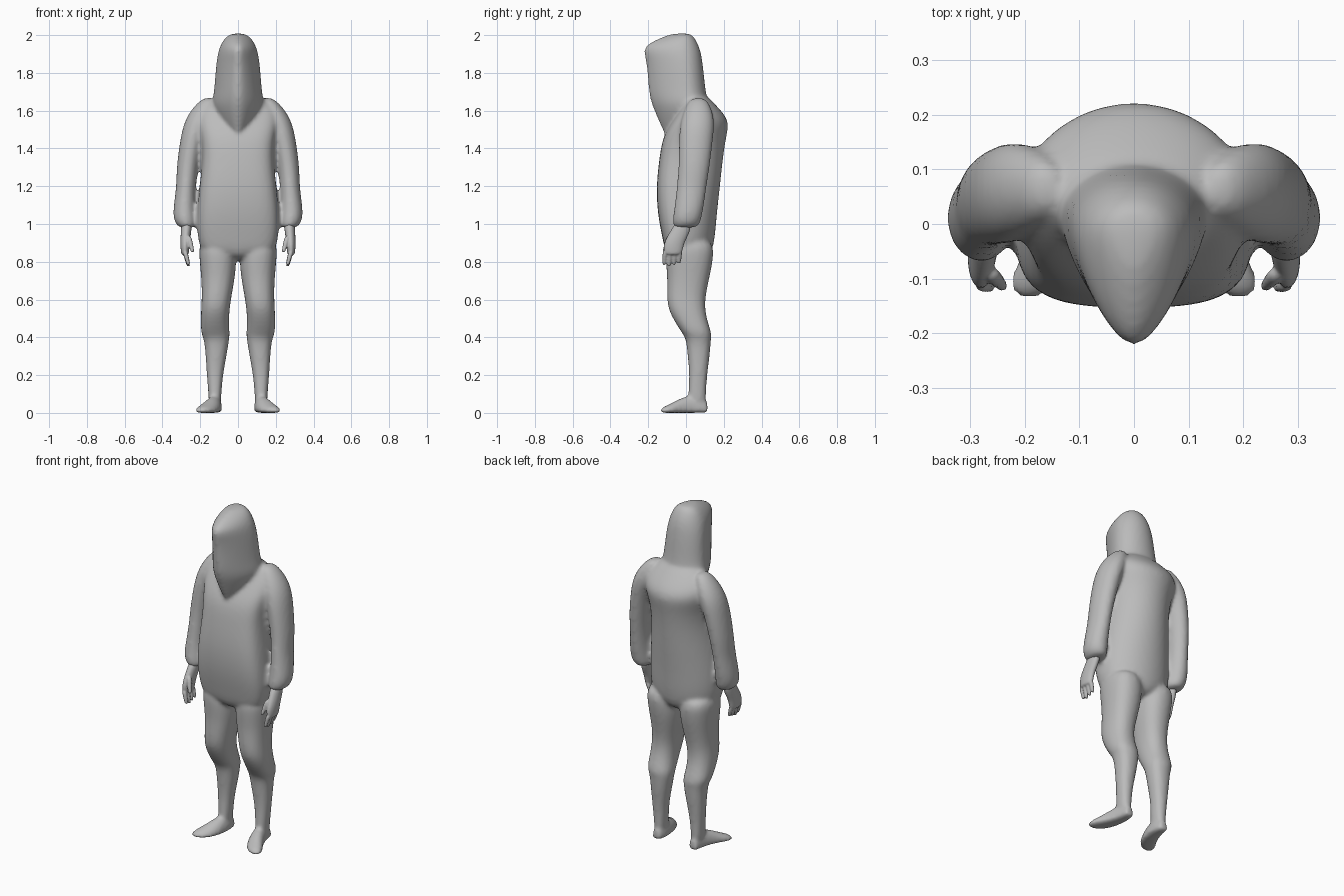
import bpy
import bmesh
from math import cos, sin, tau

SEGMENTS = 16

default_cube = bpy.data.objects.get("Cube")
if default_cube:
    bpy.data.objects.remove(default_cube)

# One plain grey for the whole figure
grey = bpy.data.materials.new("plain grey")
grey.use_nodes = True
grey_colour = (0.5, 0.5, 0.5, 1)
grey.diffuse_color = grey_colour
grey.node_tree.nodes["Principled BSDF"].inputs["Base Color"].default_value = grey_colour


def signed_power(value, exponent):
    return abs(value) ** exponent * (1 if value >= 0 else -1)


def loft(bm, rows, front=2, back=2, middle=0.5, side=1, along_y=False):
    """Skin rings given as (height, x min, x max, depth min, depth max).
    front and back set how boxy each half is; middle is where it is widest."""
    rings = []
    for height, x_min, x_max, d_min, d_max in rows:
        centre_x, half_x = (x_min + x_max) / 2, (x_max - x_min) / 2
        centre_d = d_min + (d_max - d_min) * middle
        ring = []
        for i in range(SEGMENTS):
            c, s = cos(tau * i / SEGMENTS), sin(tau * i / SEGMENTS)
            power = 2 / (back if s > 0 else front)
            reach = d_max - centre_d if s > 0 else centre_d - d_min
            x = side * (centre_x + half_x * signed_power(c, power))
            d = centre_d + reach * signed_power(s, power)
            ring.append(bm.verts.new((x, height, d) if along_y else (x, d, height)))
        rings.append(ring)
    for lower, upper in zip(rings, rings[1:]):
        for i in range(SEGMENTS):
            j = (i + 1) % SEGMENTS
            bm.faces.new((lower[i], lower[j], upper[j], upper[i]))
    bm.faces.new(rings[0])
    bm.faces.new(rings[-1])


def symmetric(rows):
    return [(z, -half, half, front, back) for z, half, front, back in rows]


def finger(bm, side, start, end, radius):
    """A tapering finger between two points."""
    rows = []
    for t in (0, 0.5, 0.9, 1):
        x, y, z = (a + (b - a) * t for a, b in zip(start, end))
        r = radius * (1 - 0.4 * t * t)
        rows.append((z, x - r, x + r, y - r, y + r))
    loft(bm, rows, side=side)


def finish(bm, name, voxel, smoothing):
    """Fuse the overlapping volumes into one smooth skin."""
    bmesh.ops.recalc_face_normals(bm, faces=bm.faces)
    mesh = bpy.data.meshes.new(name)
    bm.to_mesh(mesh)
    bm.free()
    mesh.materials.append(grey)
    mesh.shade_smooth()
    obj = bpy.data.objects.new(name, mesh)
    bpy.context.collection.objects.link(obj)
    obj.modifiers.new("round", "SUBSURF").levels = 2
    obj.modifiers["round"].render_levels = 2
    fuse = obj.modifiers.new("fuse", "REMESH")
    fuse.mode = "VOXEL"
    fuse.voxel_size = voxel
    fuse.use_smooth_shade = True
    relax = obj.modifiers.new("relax", "SMOOTH")
    relax.factor = 0.5
    relax.iterations = smoothing


torso = symmetric([
    (0.8, .18, -.1, .13), (0.92, .22, -.125, .157), (1.05, .223, -.152, .167),
    (1.2, .207, -.16, .185), (1.35, .19, -.143, .2), (1.46, .2, -.125, .217),
    (1.54, .22, -.08, .235), (1.6, .21, -.04, .19), (1.65, .16, -.01, .14),
    (1.69, .1, 0, .1)])

# The hood is a teardrop that comes to a point above the face
hood = symmetric([
    (2.01, .03, -.07, .02), (1.99, .07, -.13, .045), (1.94, .1, -.24, .073),
    (1.88, .115, -.22, .087), (1.78, .124, -.208, .098), (1.7, .13, -.203, .106),
    (1.64, .142, -.19, .12), (1.58, .13, -.165, .14), (1.5, .085, -.13, .1),
    (1.45, .04, -.1, .05)])

# Sleeve, swelling towards a loose cuff
arm = [
    (1.67, .13, .18, .03, .1), (1.63, .12, .23, 0, .13), (1.55, .14, .285, -.03, .155),
    (1.45, .18, .307, -.04, .145), (1.3, .21, .327, -.04, .127), (1.2, .222, .327, -.05, .11),
    (1.1, .225, .342, -.06, .097), (1.03, .22, .345, -.072, .083),
    (0.99, .22, .325, -.068, .07), (0.98, .24, .3, -.06, .04)]

# Trouser leg, gathered just below the knee
leg = [
    (0.93, .02, .21, -.11, .15), (0.82, .005, .207, -.112, .148), (0.72, .014, .196, -.1, .127),
    (0.62, .033, .192, -.103, .105), (0.55, .043, .197, -.097, .102), (0.48, .048, .198, -.06, .117),
    (0.42, .042, .198, -.02, .138), (0.39, .045, .18, 0, .133), (0.3, .06, .172, .008, .127),
    (0.2, .079, .166, .018, .112), (0.1, .088, .157, .01, .107), (0.03, .09, .155, .01, .107)]

# Foot, turned out towards the toes
foot = [
    (.115, .1, .145, 0, .06), (.1, .09, .15, 0, .08), (.05, .083, .157, 0, .1),
    (-.02, .088, .182, 0, .085), (-.08, .11, .222, 0, .05), (-.12, .145, .23, 0, .033),
    (-.135, .17, .215, 0, .022)]

palm = [
    (1.02, .24, .3, -.05, .03), (0.96, .247, .303, -.085, .025), (0.9, .255, .306, -.12, -.01),
    (0.85, .258, .303, -.12, -.018), (0.835, .265, .298, -.11, -.03)]

# Hooded body
body = bmesh.new()
loft(body, torso, front=3.2, middle=0.4)
loft(body, hood, front=1.55, middle=0.68)
for side in (1, -1):
    loft(body, arm, side=side)
    loft(body, leg, front=2.3, back=2.3, side=side)
    loft(body, foot, front=4, middle=0.3, side=side, along_y=True)
finish(body, "hooded_body", 0.011, 5)

# Hands
for side, name in ((1, "left_hand"), (-1, "right_hand")):
    hand = bmesh.new()
    loft(hand, palm, side=side)
    for i in range(4):
        y = -0.11 + i * 0.026
        tip = 0.775 + 0.008 * abs(i - 1)
        finger(hand, side, (.282, y, .86), (.262, y - .006, tip), .014)
    finger(hand, side, (.262, -.09, .94), (.24, -.115, .85), .015)
    finish(hand, name, 0.005, 2)
